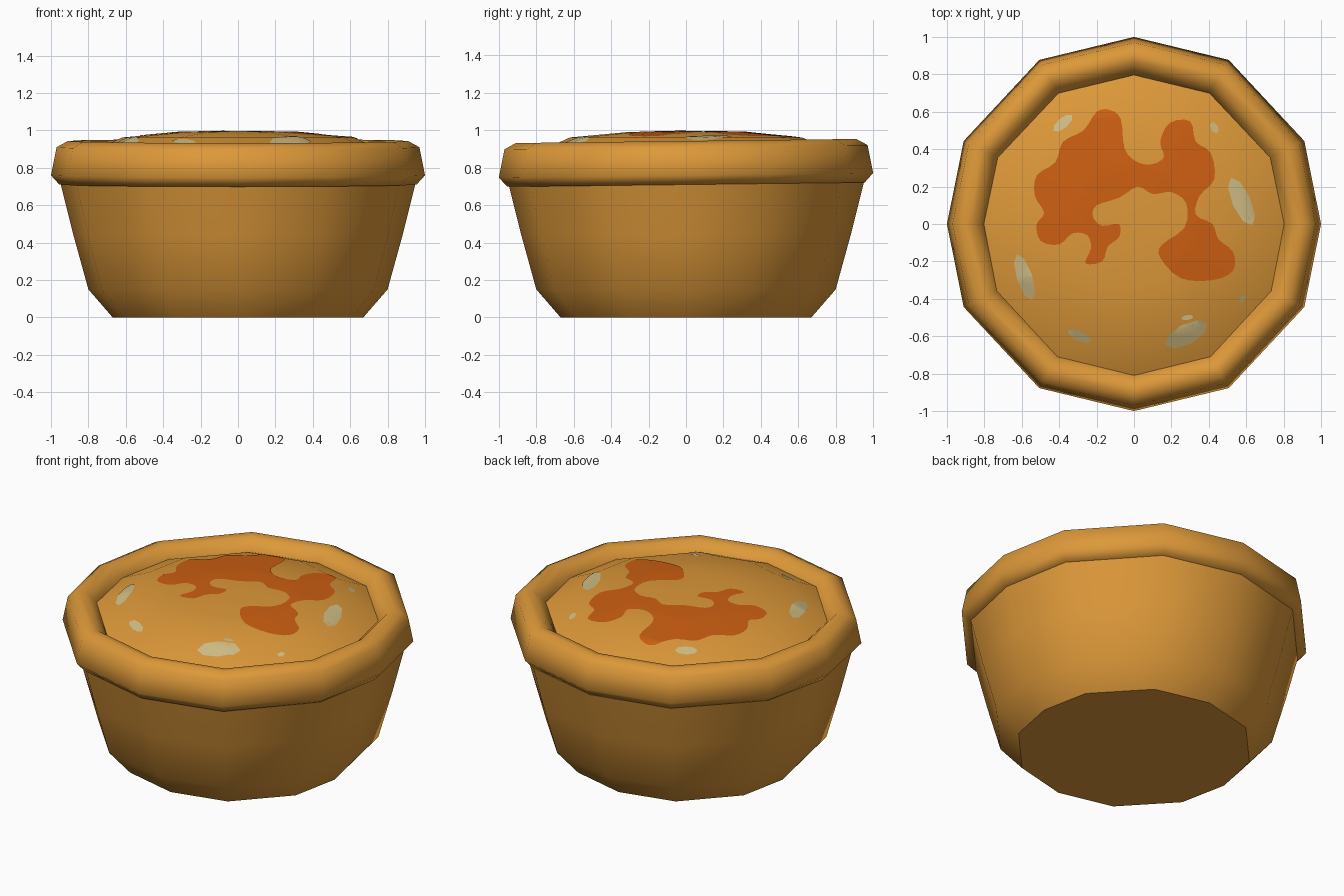
import bpy
import bmesh
import math
from mathutils import Vector
from mathutils.bvhtree import BVHTree

default_cube = bpy.data.objects.get("Cube")
if default_cube:
    bpy.data.objects.remove(default_cube, do_unlink=True)


def make_material(name, colour):
    material = bpy.data.materials.new(name)
    material.use_nodes = True
    material.diffuse_color = (*colour, 1)
    shader = material.node_tree.nodes["Principled BSDF"]
    shader.inputs["Base Color"].default_value = (*colour, 1)
    shader.inputs["Roughness"].default_value = 0.9
    return material


crust = make_material("golden crust", (0.72, 0.315, 0.041))
sauce = make_material("orange sauce", (0.61, 0.114, 0.006))
cream = make_material("pale cream", (0.62, 0.5, 0.23))

# Slightly uneven twelve-sided outline shared by all the pastry parts
ANGLES = [math.radians(base + step) for base in (0, 180) for step in (0, 26, 60, 90, 120, 154)]


def finish(bm, name, material, angle):
    mesh = bpy.data.meshes.new(name)
    bm.to_mesh(mesh)
    bm.free()
    mesh.materials.append(material)
    part = bpy.data.objects.new(name, mesh)
    bpy.context.collection.objects.link(part)
    bpy.ops.object.select_all(action='DESELECT')
    bpy.context.view_layer.objects.active = part
    part.select_set(True)
    bpy.ops.object.shade_smooth_by_angle(angle=math.radians(angle))
    return part


def lathe(profile, lift=0.0, closed=False):
    """Turn (radius, height) points around z; lift raises the back."""
    bm = bmesh.new()
    rings = []
    for radius, height in profile:
        ring = []
        for angle in ANGLES:
            on_axis = abs(math.sin(2 * angle)) < 0.01
            r = radius * (1 if on_axis else 1.013)
            x, y = r * math.cos(angle), r * math.sin(angle)
            ring.append(bm.verts.new((x, y, height + lift * y)))
        rings.append(ring)
    pairs = list(zip(rings, rings[1:]))
    if closed:
        pairs.append((rings[-1], rings[0]))
    count = len(ANGLES)
    for low, high in pairs:
        for i in range(count):
            j = (i + 1) % count
            bm.faces.new((low[i], low[j], high[j], high[i]))
    return bm, rings


# Tapered pastry case with a flat base
bm, rings = lathe([(0.67, 0), (0.8, 0.15), (0.88, 0.44), (0.955, 0.74)])
bm.faces.new(reversed(rings[0]))
finish(bm, "pastry_case", crust, 45)

# Rounded rim
rim_profile = [(0.8, 0.72), (0.955, 0.71), (1, 0.76), (0.97, 0.91),
               (0.91, 0.943), (0.86, 0.935), (0.795, 0.87)]
bm, rings = lathe(rim_profile, lift=0.012, closed=True)
finish(bm, "crust_rim", crust, 100)

# Domed filling
bm, rings = lathe([(0.82, 0.87), (0.62, 0.962), (0.32, 0.99)])
centre = bm.verts.new((0, 0, 0.997))
for i, vert in enumerate(rings[-1]):
    bm.faces.new((vert, rings[-1][(i + 1) % len(ANGLES)], centre))
dome = BVHTree.FromBMesh(bm)
finish(bm, "filling", crust, 60)


def plate(outline, name, material):
    """Lay a thin flat shape over the dome, following its facets."""
    bm = bmesh.new()
    face = bm.faces.new([bm.verts.new((x, y, 0)) for x, y in outline])
    bmesh.ops.triangulate(bm, faces=[face])
    for axis in (Vector((1, 0, 0)), Vector((0, 1, 0))):
        for step in range(-20, 21):
            everything = bm.verts[:] + bm.edges[:] + bm.faces[:]
            bmesh.ops.bisect_plane(bm, geom=everything, plane_co=axis * step * 0.04, plane_no=axis)
    bm.normal_update()
    flipped = [f for f in bm.faces if f.normal.z < 0]
    bmesh.ops.reverse_faces(bm, faces=flipped)
    for vert in bm.verts:
        hit = dome.ray_cast(Vector((vert.co.x, vert.co.y, 2)), Vector((0, 0, -1)))[0]
        vert.co.z = (hit.z if hit else 0.9) + 0.003
    finish(bm, name, material, 60)


def soften(points, steps=3):
    """Closed smooth curve through the points."""
    points = [Vector(p) for p in points]
    result = []
    for i in range(len(points)):
        a, b, c, d = (points[(i + k) % len(points)] for k in (-1, 0, 1, 2))
        for s in range(steps):
            t = s / steps
            result.append(b + (c - a) * t / 2 + (a * 2 - b * 5 + c * 4 - d) * t * t / 2
                          + (b * 3 - a - c * 3 + d) * t ** 3 / 2)
    return result


# Sauce patch
sauce_outline = [
    (-.52, .26), (-.42, .33), (-.38, .44), (-.27, .5), (-.2, .6), (-.13, .61),
    (-.07, .56), (-.05, .4), (.02, .33), (.1, .32), (.16, .36), (.14, .44),
    (.19, .54), (.3, .55), (.33, .44), (.41, .38), (.43, .24), (.35, .15),
    (.33, .05), (.42, 0), (.45, -.08), (.53, -.15), (.53, -.25), (.42, -.3),
    (.25, -.29), (.14, -.18), (.15, -.11), (.27, -.02), (.28, .11), (.2, .17),
    (.1, .16), (.02, .2), (-.08, .14), (-.2, .1), (-.22, .04), (-.17, -.01),
    (-.08, 0), (-.08, -.07), (-.14, -.12), (-.17, -.2), (-.26, -.21),
    (-.23, -.13), (-.25, -.06), (-.33, -.05), (-.4, -.11), (-.5, -.09),
    (-.52, 0), (-.48, .06), (-.53, .15)]
plate(soften(sauce_outline), "sauce_patch", sauce)

# Cream flecks: centre, half length, half width, turn in degrees
flecks = [
    (-.38, .54, .065, .028, 40), (.43, .515, .032, .02, 120),
    (.575, .12, .14, .05, -66), (-.585, -.285, .13, .042, 108),
    (-.29, -.6, .07, .026, -25), (.28, -.59, .125, .055, 28),
    (.285, -.5, .032, .014, 10), (.58, -.4, .022, .014, 60)]
for x, y, length, width, turn in flecks:
    c, s = math.cos(math.radians(turn)), math.sin(math.radians(turn))
    outline = []
    for k in range(8):
        angle = math.tau * k / 8
        u, v = length * math.cos(angle), width * math.sin(angle)
        outline.append((x + u * c - v * s, y + u * s + v * c))
    plate(outline, "cream_fleck", cream)
